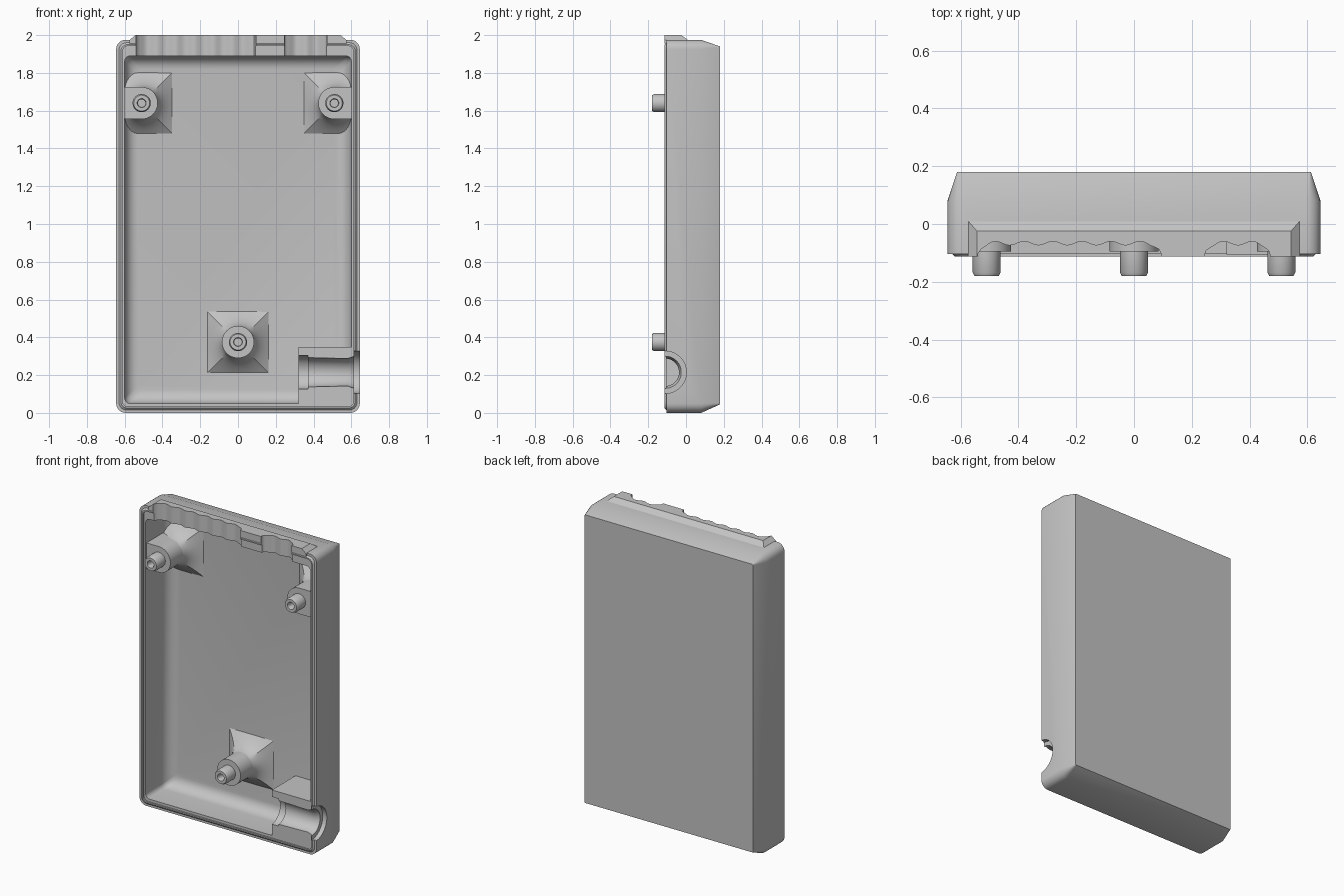
import bpy, bmesh
from math import sin, cos, pi, sqrt, radians
from mathutils import Vector

old = bpy.data.objects.get("Cube")
if old:
    bpy.data.objects.remove(old, do_unlink=True)

grey = bpy.data.materials.new("plain grey")
grey.use_nodes = True
grey.diffuse_color = (0.55, 0.55, 0.55, 1)
grey.node_tree.nodes["Principled BSDF"].inputs["Base Color"].default_value = (0.55, 0.55, 0.55, 1)


def loft(name, rings):
    """Closed solid skinned through rings of equal point count."""
    bm = bmesh.new()
    loops = [[bm.verts.new(p) for p in ring] for ring in rings]
    n = len(loops[0])
    for a, b in zip(loops, loops[1:]):
        for i in range(n):
            j = (i + 1) % n
            bm.faces.new((a[i], a[j], b[j], b[i]))
    bm.faces.new(loops[0])
    bm.faces.new(loops[-1])
    bmesh.ops.recalc_face_normals(bm, faces=bm.faces)
    mesh = bpy.data.meshes.new(name)
    bm.to_mesh(mesh)
    bm.free()
    mesh.materials.append(grey)
    obj = bpy.data.objects.new(name, mesh)
    bpy.context.collection.objects.link(obj)
    return obj


def rounded_rect(hx, z0, z1, y, r, steps=6):
    pts = []
    corners = ((hx - r, z1 - r), (r - hx, z1 - r), (r - hx, z0 + r), (hx - r, z0 + r))
    for k, (cx, cz) in enumerate(corners):
        for i in range(steps + 1):
            a = (k + i / steps) * pi / 2
            pts.append(Vector((cx + r * cos(a), y, cz + r * sin(a))))
    return pts


def rect(x0, x1, y0, y1, z):
    return [Vector(p) for p in ((x0, y0, z), (x1, y0, z), (x1, y1, z), (x0, y1, z))]


def box(name, x0, x1, y0, y1, z0, z1):
    return loft(name, [rect(x0, x1, y0, y1, z0), rect(x0, x1, y0, y1, z1)])


def circle(n=40):
    return [(cos(2 * pi * i / n), sin(2 * pi * i / n)) for i in range(n)]


def cut(obj, cutters):
    bpy.context.view_layer.objects.active = obj
    for c in cutters:
        mod = obj.modifiers.new("cut", 'BOOLEAN')
        mod.operation = 'DIFFERENCE'
        mod.solver = 'EXACT'
        mod.object = c
        bpy.ops.object.modifier_apply(modifier=mod.name)


# Shell: back chamfer, side walls, raised rim, hollow with rounded floor edge
FLOOR = 0.14
shell = [
    (0.612, 0.045, 1.94, 0.18, 0.005),
    (0.645, 0, 1.975, 0.08, 0.05),
    (0.645, 0, 1.975, -0.103, 0.05),
    (0.63, 0.015, 1.96, -0.103, 0.04),
    (0.62, 0.025, 1.95, -0.113, 0.035),
    (0.612, 0.033, 1.942, -0.113, 0.03),
    (0.612, 0.033, 1.942, -0.103, 0.03),
    (0.6, 0.05, 1.89, -0.103, 0.03),
]
for i in range(7):
    a = i / 6 * pi / 2
    d = 0.07 * (1 - cos(a))
    shell.append((0.6 - d, 0.05 + d, 1.89 - d, FLOOR - 0.08 * (1 - sin(a)), 0.03))
case = loft("case_shell", [rounded_rect(*s) for s in shell])

# Raised tab on the top wall
top_tab = loft("top_tab", [
    rect(-0.575, 0.575, -0.113, 0.015, 1.955),
    rect(-0.575, 0.575, -0.113, 0.012, 1.973),
    rect(-0.543, 0.543, -0.113, -0.025, 2.0),
])

# Block that carries the cable channel
cable_block = box("cable_block", 0.32, 0.615, -0.105, FLOOR + 0.005, 0.035, 0.35)


# Scalloped connector openings
def scallop_cutter(x0, x1, crest):
    n = 64
    pts = []
    for i in range(n + 1):
        x = x0 + (x1 - x0) * i / n
        edge = min(min(x - x0, x1 - x) / 0.06, 1)
        rise = sqrt(max(0, 1 - (1 - edge) ** 2))
        wave = 0.007 * (cos(2 * pi * (x - crest) / 0.1) - 1)
        pts.append((x, -0.105 + (0.045 + wave) * rise))
    pts += [(x1, -0.2), (x0, -0.2)]
    return loft("connector_cutter", [[Vector((x, y, z)) for x, y in pts] for z in (1.86, 2.1)])


connectors = [scallop_cutter(-0.54, 0.095, -0.48), scallop_cutter(0.245, 0.47, 0.31)]

# Stepped cable channel leaving through the left wall
bore_profile = [(0.28, 0.09), (0.37, 0.09), (0.37, 0.078), (0.58, 0.073),
                (0.615, 0.085), (0.615, 0.112), (0.7, 0.112)]
bore = loft("cable_cutter", [[Vector((x, -0.11 + r * c, 0.215 + r * s)) for c, s in circle(48)]
                             for x, r in bore_profile])

cut(case, connectors + [bore])
cut(top_tab, connectors)
cut(cable_block, [bore])
for c in connectors + [bore]:
    bpy.data.objects.remove(c, do_unlink=True)

parts = [case, top_tab, cable_block]


# Standoffs: post with hollow peg, plus a flared foot on the floor
post_profile = [(0.085, FLOOR + 0.005), (0.085, -0.095), (0.048, -0.095), (0.048, -0.168),
                (0.042, -0.18), (0.024, -0.18), (0.02, -0.172), (0.02, -0.13)]


def standoff(name, px, pz):
    parts.append(loft(name + "_post", [[Vector((px + r * c, y, pz + r * s)) for c, s in circle()]
                                       for r, y in post_profile]))
    rings = []
    for k in range(9):
        t = k / 8
        ring = []
        for c, s in circle():
            square = 0.165 / max(abs(c), abs(s))
            r = 0.083 + (square - 0.083) * t * t
            x = max(-0.612, min(0.612, px + r * c))
            ring.append(Vector((x, 0.015 + (FLOOR - 0.012) * t, pz + r * s)))
        rings.append(ring)
    parts.append(loft(name + "_foot", rings))


standoff("lower_standoff", 0, 0.375)
for side, label in ((-1, "right"), (1, "left")):
    standoff(label + "_standoff", side * 0.51, 1.64)
    # Web joining the upper standoff to the side wall
    x0, x1 = sorted((side * 0.51, side * 0.61))
    parts.append(box(label + "_web", x0, x1, -0.095, FLOOR, 1.555, 1.725))

bpy.ops.object.select_all(action='DESELECT')
for p in parts:
    p.select_set(True)
bpy.context.view_layer.objects.active = case
bpy.ops.object.shade_smooth_by_angle(angle=radians(30))
